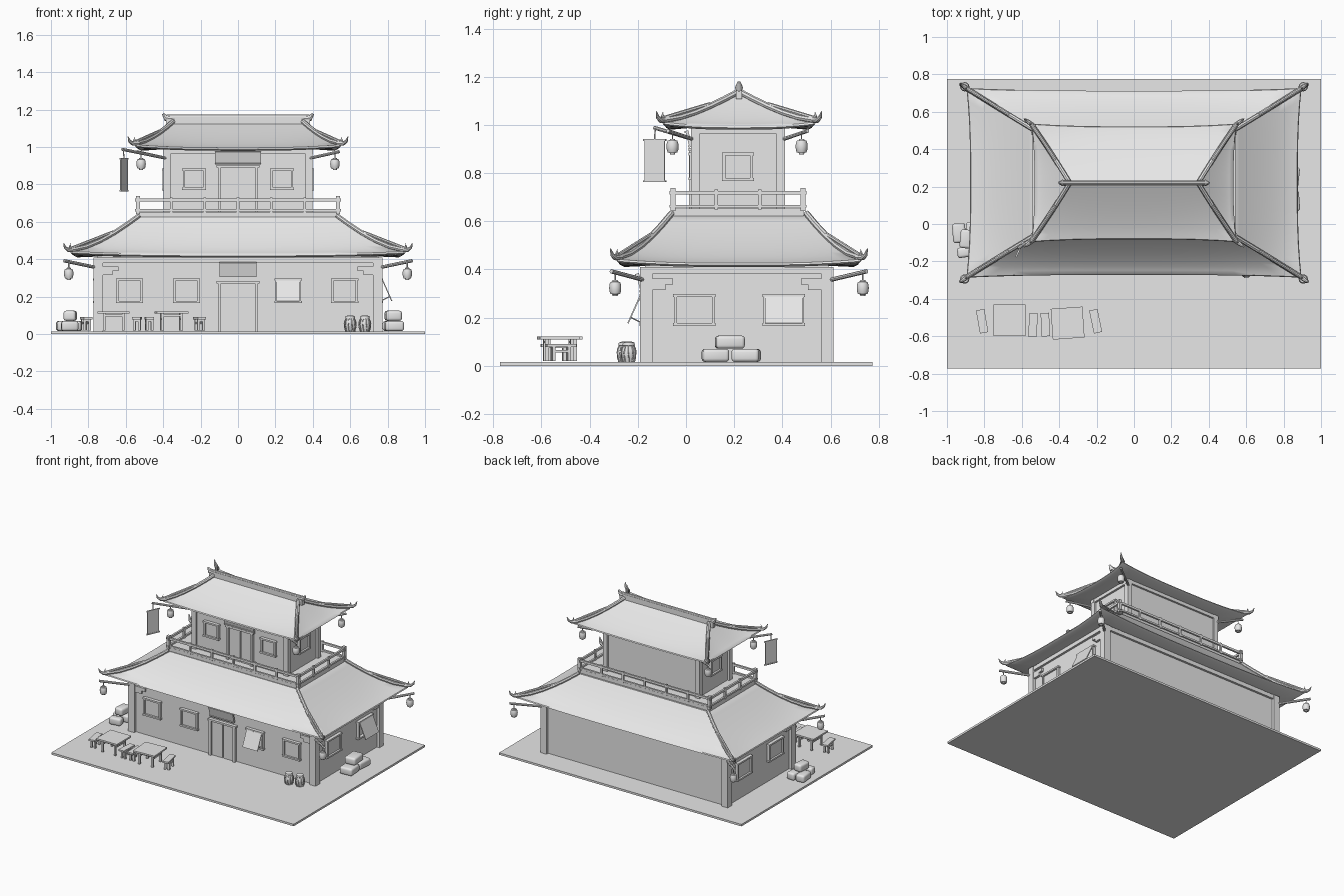
import bpy, bmesh, math
from mathutils import Matrix, Vector

if "Cube" in bpy.data.objects:
    bpy.data.objects.remove(bpy.data.objects["Cube"])

grey = bpy.data.materials.new("plain_grey")
grey.use_nodes = True
grey.diffuse_color = (0.8, 0.8, 0.8, 1)
grey.node_tree.nodes["Principled BSDF"].inputs["Base Color"].default_value = (0.8, 0.8, 0.8, 1)

CY = 0.22          # centre of the building in y
ID = Matrix.Identity(4)


def finish(bm, name, smooth=False):
    bmesh.ops.recalc_face_normals(bm, faces=bm.faces)
    me = bpy.data.meshes.new(name)
    bm.to_mesh(me)
    bm.free()
    me.materials.append(grey)
    ob = bpy.data.objects.new(name, me)
    bpy.context.scene.collection.objects.link(ob)
    if smooth:
        bpy.ops.object.select_all(action='DESELECT')
        ob.select_set(True)
        bpy.context.view_layer.objects.active = ob
        bpy.ops.object.shade_smooth_by_angle(angle=math.radians(40))
    return ob


def box(name, c, s, m=ID, bevel=0):
    bm = bmesh.new()
    bmesh.ops.create_cube(bm, size=1, matrix=m @ Matrix.Translation(c) @ Matrix.Diagonal((*s, 1)))
    if bevel:
        bmesh.ops.bevel(bm, geom=bm.edges[:], offset=bevel, segments=3, profile=0.5, affect='EDGES')
    return finish(bm, name, bool(bevel))


def span(name, x, y, z, m=ID):
    """Box given by its limits."""
    lo, hi = Vector((x[0], y[0], z[0])), Vector((x[1], y[1], z[1]))
    return box(name, (lo + hi) / 2, hi - lo, m)


def tube(name, pts, radii, sides=8):
    """Round bar through points, with one radius for each."""
    bm, rings = bmesh.new(), []
    pts = [Vector(p) for p in pts]
    for i, p in enumerate(pts):
        d = pts[min(i + 1, len(pts) - 1)] - pts[max(i - 1, 0)]
        q = d.to_track_quat('Z', 'Y')
        r = radii[i] if isinstance(radii, (list, tuple)) else radii
        rings.append([bm.verts.new(p + q @ Vector((r * math.cos(a), r * math.sin(a), 0)))
                      for a in (2 * math.pi * k / sides for k in range(sides))])
    for a, b in zip(rings, rings[1:]):
        for k in range(sides):
            n = (k + 1) % sides
            bm.faces.new((a[k], a[n], b[n], b[k]))
    bm.faces.new(rings[0])
    bm.faces.new(rings[-1])
    return finish(bm, name, True)


def at(x, y, z=0, deg=0):
    return Matrix.Translation((x, y, z)) @ Matrix.Rotation(math.radians(deg), 4, 'Z')


def roof(name, top, eave, inner, power, lift, n=16):
    """Sweeping hipped roof: top, eave and soffit are (half x, half y, z)."""
    rings = []
    for i in range(11):
        t = i / 10
        h = [top[k] + (eave[k] - top[k]) * t for k in (0, 1)]
        rings.append((h[0], h[1], eave[2] + (top[2] - eave[2]) * (1 - t) ** power, t ** 3))
    rings.append((eave[0] + 0.004, eave[1] + 0.004, eave[2] - 0.008, 1))
    rings.append((eave[0] - 0.012, eave[1] - 0.012, eave[2] - 0.016, 1))
    rings.append((*inner, 0))
    bm, loops = bmesh.new(), []
    for hx, hy, z, f in rings:
        loop = []
        for side in range(4):
            for j in range(n):
                s = 2 * j / n - 1
                c = f * abs(s) ** 3
                u, v = [(s, -1), (1, s), (-s, 1), (-1, -s)][side]
                loop.append(bm.verts.new((u * (hx + 0.02 * c), CY + v * (hy + 0.015 * c), z + lift * c)))
        loops.append(loop)
    m = 4 * n
    for a, b in zip(loops, loops[1:]):
        for k in range(m):
            bm.faces.new((a[k], a[(k + 1) % m], b[(k + 1) % m], b[k]))
    bm.faces.new(loops[-1])
    if top[1] > 0.01:
        bm.faces.new(loops[0])
    finish(bm, name, True)
    # hip ridges ending in forked, upturned tips
    for sx in (-1, 1):
        for sy in (-1, 1):
            path = [Vector((sx * (hx + 0.02 * f), CY + sy * (hy + 0.015 * f), z + lift * f + 0.008))
                    for hx, hy, z, f in rings[0:11:2]]
            tube(name + "_hip_ridge", path, 0.013)
            tube(name + "_hip_cap", [path[2] + Vector((0, 0, .008)), path[-1] + Vector((0, 0, .008))], 0.009)
            e = path[-1]
            out = Vector((sx * 0.8, sy * 0.6, 0))
            up = Vector((0, 0, 1))
            tube(name + "_tip", [e - out * .02, e + out * .02, e + out * .04 + up * .012,
                                 e + out * .05 + up * .036], [.013, .012, .008, .002])
            tube(name + "_tip_prong", [e, e + out * .008 + up * .018, e + out * .004 + up * .034],
                 [.009, .006, .002])


def lantern(x, y, top, bottom, hang):
    h = top - bottom
    prof = [(0, .010), (.1, .012), (.12, .020), (.3, .024), (.5, .025), (.7, .024), (.88, .020), (.9, .012), (1, .010)]
    tube("lantern", [(x, y, bottom + h * t) for t, r in prof], [r for t, r in prof], 12)
    tube("lantern_cord", [(x, y, top - .005), (x, y, hang)], .003, 6)


def window(x, y, z, deg, w, h, is_open=False):
    """Framed window, outward is local -y."""
    m = at(x, y, z, deg)
    for s in (-1, 1):
        box("window_jamb", (s * (w / 2 - .006), -.008, 0), (.012, .026, h), m)
        box("window_rail", (0, -.009, s * (h / 2 - .006)), (w + .008, .03, .012), m)
    if is_open:
        hinge = m @ Matrix.Translation((0, -.022, h / 2 - .012)) @ Matrix.Rotation(math.radians(-24), 4, 'X')
        box("open_shutter", (0, 0, -.06), (w - .014, .006, .12), hinge)
        tube("shutter_stick", [m @ Vector((w * .3, -.01, -h / 2 + .01)), m @ Vector((w * .3, -.062, -.03))], .003, 6)
    else:
        box("window_panel", (0, -.003, 0), (w - .02, .014, h - .02), m)


# ground and walls
span("ground_slab", (-1, 1), (-.772, .775), (0, .015))
span("lower_wall", (-.752, .752), (-.17, .592), (.012, .42))
span("upper_wall", (-.382, .382), (.035, .398), (.64, 1.0))
for sx in (-1, 1):
    for y in (-.165, .587):
        box("lower_pillar", (sx * .748, y, .21), (.05, .05, .40))
        inward = 1 if y < 0 else -1
        for w, z in ((.11, .35), (.08, .327)):
            box("bracket_side", (sx * .752, y + inward * w / 2, z), (.034, w, .024))
            if y < 0:
                box("bracket_front", (sx * (.75 - w / 2), y, z), (w, .034, .024))
    for y in (.039, .394):
        box("upper_pillar", (sx * .38, y, .81), (.036, .036, .36))
for y in (-.168, .59):
    box("lower_tie_beam", (0, y, .395), (1.54, .036, .03))
for y in (.036, .397):
    box("upper_tie_beam", (0, y, .975), (.80, .03, .025))
for s in (-1, 1):
    box("lower_side_beam", (s * .75, .21, .395), (.036, .78, .03))
    box("upper_side_beam", (s * .382, .216, .975), (.03, .38, .025))

# roofs
roof("lower_roof", (.53, .28, .625), (.872, .488, .426), (.74, .37, .415), 1.3, .016)
roof("upper_roof", (.345, .002, 1.13), (.528, .298, .996), (.37, .17, .99), 1.2, .016)
box("roof_ridge", (0, CY, 1.136), (.77, .026, .056))
for s in (-1, 1):
    tube("ridge_end", [(s * .34, CY, 1.15), (s * .385, CY, 1.155), (s * .402, CY, 1.178)], [.014, .017, .006])
tube("ridge_cap", [(-.38, CY, 1.164), (.38, CY, 1.164)], .010)

# balcony with railing
span("balcony_floor", (-.535, .535), (-.055, .487), (.61, .652))
rx, ry, cy = .535, .27, .216
for s in (-1, 1):
    for z, t in ((.718, .016), (.662, .012)):
        box("front_back_rail", (0, cy + s * ry, z), (2 * rx + .03, .014, t))
        box("side_rail", (s * rx, cy, z), (.014, 2 * ry + .03, t))
    for i in range(7):
        box("railing_post", (rx * (i / 3 - 1), cy + s * ry, .69), (.014, .014, .082))
    for i in range(1, 3):
        box("railing_post_side", (s * rx, cy + ry * (i * 2 / 3 - 1), .69), (.014, .014, .082))
    for t in (-1, 1):
        box("railing_corner_post", (s * rx, cy + t * ry, .69), (.022, .022, .096))

# lantern arms at every corner of both floors
for sx in (-1, 1):
    for sy in (-1, 1):
        y = CY - .01 + sy * .39
        tube("lower_arm", [(sx * .74, y - sy * .02, .352), (sx * .93, CY + sy * .53, .392)], .009)
        lantern(sx * .905, CY + sy * .514, .356, .290, .385)
        far = sx < 0 and sy < 0
        end = (-.62, -.13, .988) if far else (sx * .54, CY - .005 + sy * .29, .975)
        tube("upper_arm", [(sx * .375, .216 + sy * .18, .938), end], .008)
        lantern(sx * .518, .212 + sy * .268, .942, .878, .97)

# hanging banner
m = at(-.61, -.13, 0, 66)
box("banner_cloth", (0, 0, .85), (.092, .005, .17), m)
for z in (.937, .766):
    box("banner_rod", (0, 0, z), (.102, .009, .008), m)
tube("banner_cord", [(-.61, -.13, .937), (-.612, -.128, .985)], .003, 6)

# windows
for x in (-.58, -.275, .268, .57):
    window(x, -.17, .232, 0, .138, .132, x == .268)
for s in (-1, 1):
    for y in (.035, .406):
        window(s * .752, y, .232, s * 90, .168, .132, s > 0 and y > .3)
    window(s * .382, .215, .826, s * 90, .125, .118)
    window(s * .235, .035, .828, 0, .12, .115)

# doors and signboards
for y, z0, z1 in ((-.17, .015, .285), (.035, .65, .905)):
    for s in (-1, 1):
        span("door_post", sorted((s * .09, s * .108)), (y - .022, y + .01), (z0, z1))
        span("door_leaf", sorted((s * .004, s * .088)), (y - .008, y + .01), (z0, z1 - .012))
    span("door_lintel", (-.115, .115), (y - .025, y + .01), (z1 - .014, z1))
for y, z, w, h in ((-.192, .345, .2, .078), (.012, .942, .245, .07)):
    m = at(0, y, z) @ Matrix.Rotation(math.radians(14), 4, 'X')
    box("signboard", (0, 0, 0), (w, .012, h), m)
    for s in (-1, 1):
        box("signboard_edge", (0, -.004, s * (h / 2 - .004)), (w, .014, .008), m)


# tables and benches
def furniture(name, x, y, deg, w, d, h):
    m = at(x, y, .015, deg)
    box(name + "_top", (0, 0, h - .006), (w, d, .012), m)
    for sx in (-1, 1):
        px = sx * (w / 2 - w * .2)
        for sy in (-1, 1):
            box(name + "_leg", (px, sy * (d / 2 - .03), h / 2), (.013, .013, h - .01), m)
        box(name + "_stretcher", (px, 0, h * .6), (.009, d - .06, .01), m)
    for sy in (-1, 1):
        box(name + "_crossbar", (0, sy * (d / 2 - .03), h * .78), (w * .6, .009, .01), m)


furniture("table", -.665, -.515, 0, .17, .17, .107)
furniture("table", -.355, -.53, 4, .17, .165, .107)
for x, y, deg in ((-.812, -.52, 10), (-.54, -.54, -3), (-.474, -.538, 3), (-.205, -.52, 12)):
    furniture("bench", x, y, deg, .045, .125, .075)

# barrels with lids
for x, y in ((.6, -.255), (.678, -.238)):
    prof = [(.015, .024), (.035, .030), (.055, .032), (.07, .029), (.082, .023), (.084, .026), (.096, .024), (.1, .012)]
    tube("barrel", [(x, y, z) for z, r in prof], [r for z, r in prof], 12)
    for k in range(10):
        a = k * math.pi / 5
        c, s = math.cos(a), math.sin(a)
        tube("barrel_rib", [(x + r * c, y + r * s, z) for z, r in prof[:5]], .003, 5)

# stacked sacks on both sides
for x, y, z, deg, w, d in ((.835, .122, .043, 4, .10, .11), (.83, .25, .043, -6, .105, .115),
                           (.83, .182, .098, 5, .085, .12), (-.935, -.048, .043, 5, .07, .105),
                           (-.868, -.045, .043, -4, .065, .11), (-.90, -.15, .043, 8, .09, .055),
                           (-.897, -.08, .098, -5, .066, .1)):
    box("sack", (0, 0, 0), (w, d, .054), at(x, y, z, deg), .014)
